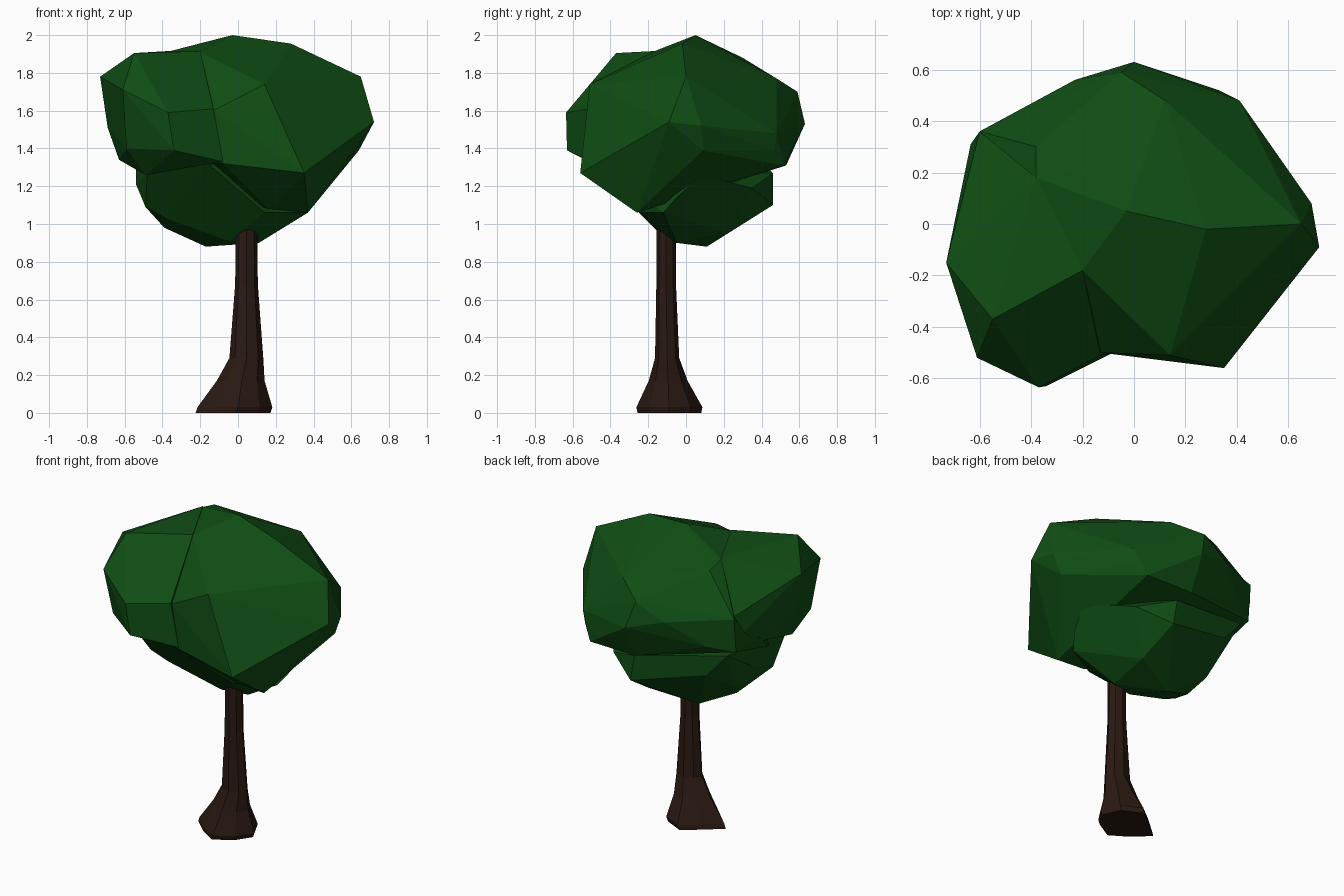
import bpy, bmesh, math


def material(name, rgb):
    m = bpy.data.materials.new(name)
    m.diffuse_color = (*rgb, 1)
    return m


def finish(bm, name, mat):
    bmesh.ops.recalc_face_normals(bm, faces=bm.faces[:])
    me = bpy.data.meshes.new(name)
    bm.to_mesh(me)
    bm.free()
    me.materials.append(mat)
    ob = bpy.data.objects.new(name, me)
    bpy.context.collection.objects.link(ob)
    return ob


def faceted_blob(name, points, mat):
    """Flat-faced convex clump spanned by a few corner points."""
    bm = bmesh.new()
    for p in points:
        bm.verts.new(p)
    bmesh.ops.convex_hull(bm, input=bm.verts[:])
    loose = [v for v in bm.verts if not v.link_faces]
    bmesh.ops.delete(bm, geom=loose, context='VERTS')
    bmesh.ops.dissolve_limit(bm, angle_limit=math.radians(4),
                             verts=bm.verts[:], edges=bm.edges[:])
    return finish(bm, name, mat)


leaf = material("leaf_green", (0.005, 0.075, 0.007))
bark = material("bark_brown", (0.023, 0.010, 0.006))

# Large upper crown clump
faceted_blob("crown_main", [
    (-0.03, 0.05, 2.00), (0.28, -0.02, 1.955), (0.65, 0.0, 1.78),
    (0.72, -0.09, 1.54), (0.69, 0.08, 1.52), (0.64, 0.09, 1.39),
    (0.35, -0.56, 1.27), (0.14, -0.51, 1.74), (-0.13, -0.50, 1.60),
    (-0.08, -0.50, 1.32), (0.37, -0.26, 1.06), (0.16, -0.27, 1.08),
    (0.41, 0.48, 1.48), (0.40, 0.47, 1.39), (0.33, 0.52, 1.31),
    (0.12, 0.48, 1.77), (0.0, 0.63, 1.53), (-0.05, 0.59, 1.70),
    (-0.23, 0.56, 1.60), (0.0, 0.53, 1.31), (-0.45, 0.43, 1.45),
    (-0.38, 0.30, 1.88), (-0.38, 0.18, 1.91), (-0.20, -0.18, 1.91),
    (-0.60, 0.36, 1.64), (-0.60, 0.34, 1.42), (-0.64, 0.15, 1.45),
    (-0.60, 0.0, 1.33),
], leaf)

# Side clump bulging to the front left
faceted_blob("crown_side", [
    (-0.55, -0.37, 1.905), (-0.73, -0.15, 1.78), (-0.20, -0.18, 1.915),
    (-0.38, 0.18, 1.915), (-0.60, 0.36, 1.66), (-0.635, 0.31, 1.55),
    (-0.63, 0.17, 1.43), (-0.69, -0.15, 1.51), (-0.61, -0.52, 1.71),
    (-0.37, -0.635, 1.59), (-0.34, -0.63, 1.39), (-0.59, -0.45, 1.40),
    (-0.49, -0.38, 1.26), (-0.63, -0.20, 1.34), (-0.13, -0.51, 1.61),
    (-0.08, -0.50, 1.33),
], leaf)

# Lower clump around the trunk top
faceted_blob("crown_lower", [
    (-0.17, 0.11, 0.88), (0.11, -0.05, 0.90), (-0.05, -0.10, 0.91),
    (-0.39, 0.03, 0.98), (-0.49, -0.20, 1.09), (-0.54, 0.08, 1.21),
    (-0.38, -0.17, 1.03), (-0.48, -0.35, 1.26), (-0.16, -0.47, 1.32),
    (0.14, -0.25, 1.06), (0.37, -0.12, 1.06), (0.42, -0.05, 1.14),
    (0.46, 0.08, 1.26), (0.08, 0.46, 1.10), (0.05, 0.46, 1.27),
    (0.28, 0.35, 1.19), (-0.40, 0.36, 1.22), (-0.54, 0.34, 1.38),
    (0.12, 0.22, 0.95), (-0.45, 0.13, 1.07),
], leaf)

# Trunk: eight-sided loft flaring into uneven roots
# each ring: centre x, centre y, z, half width x, half width y, root strength
rings = [
    (-0.01, -0.09, 0.00, 0.165, 0.145, 1.0),
    (0.00, -0.09, 0.03, 0.165, 0.15, 1.0),
    (0.02, -0.095, 0.17, 0.115, 0.095, 0.5),
    (0.045, -0.10, 0.29, 0.088, 0.063, 0.1),
    (0.045, -0.105, 0.68, 0.060, 0.052, 0.0),
    (0.045, -0.105, 1.05, 0.056, 0.050, 0.0),
]
roots = [0.1, 0.08, 0.18, -0.1, 0.3, -0.05, 0.15, -0.02]
bm = bmesh.new()
loops = []
for cx, cy, z, rx, ry, k in rings:
    loop = []
    for i, root in enumerate(roots):
        a = math.tau * i / len(roots)
        s = 1 + k * root
        loop.append(bm.verts.new((cx + rx * s * math.cos(a),
                                  cy + ry * s * math.sin(a), z)))
    loops.append(loop)
for lo, hi in zip(loops, loops[1:]):
    for i in range(len(roots)):
        j = (i + 1) % len(roots)
        bm.faces.new((lo[i], lo[j], hi[j], hi[i]))
bm.faces.new(loops[0][::-1])
bm.faces.new(loops[-1])
finish(bm, "trunk", bark)
